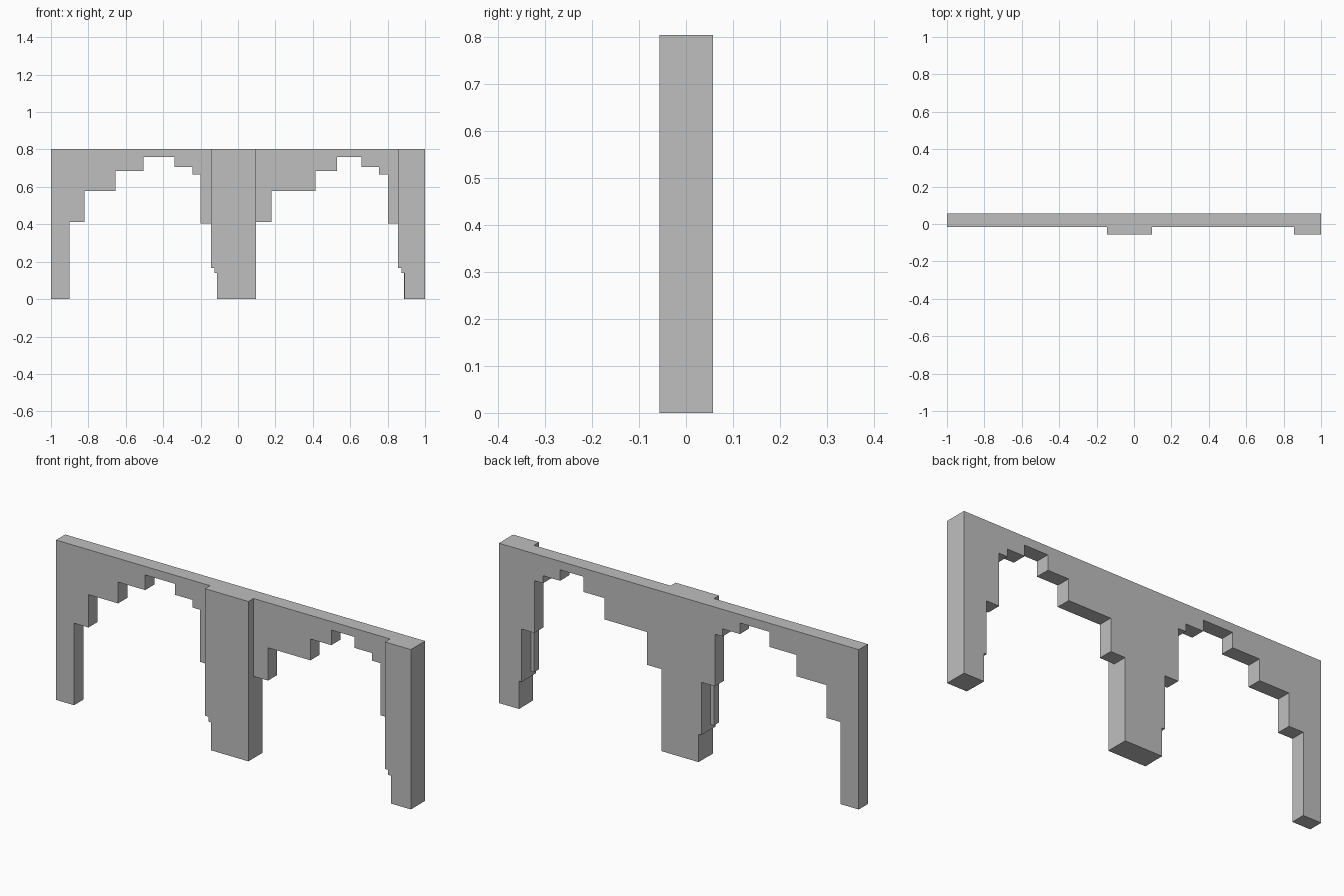
import bpy
import bmesh

cube = bpy.data.objects.get("Cube")
if cube:
    bpy.data.objects.remove(cube, do_unlink=True)

TOP = 0.803
BACK, FACE, FRONT = 0.057, -0.016, -0.056

stone = bpy.data.materials.new("plain_grey")
stone.use_nodes = True
grey = (0.52, 0.52, 0.52, 1)
stone.diffuse_color = grey
stone.node_tree.nodes["Principled BSDF"].inputs["Base Color"].default_value = grey


def stepped_panel(name, left, steps, y_front, y_back):
    """Extrude a panel with a flat top and a stepped underside.
    steps: (right edge, underside height) from left to right."""
    outline = [(left, TOP)]
    x = left
    for right, z in steps:
        outline += [(x, z), (right, z)]
        x = right
    outline.append((x, TOP))
    bm = bmesh.new()
    face = bm.faces.new([bm.verts.new((px, y_front, pz)) for px, pz in outline])
    out = bmesh.ops.extrude_face_region(bm, geom=[face])
    moved = [v for v in out["geom"] if isinstance(v, bmesh.types.BMVert)]
    bmesh.ops.translate(bm, verts=moved, vec=(0, y_back - y_front, 0))
    bmesh.ops.recalc_face_normals(bm, faces=bm.faces)
    mesh = bpy.data.meshes.new(name)
    bm.to_mesh(mesh)
    bm.free()
    mesh.materials.append(stone)
    obj = bpy.data.objects.new(name, mesh)
    bpy.context.collection.objects.link(obj)
    return obj


# Underside heights shared by both arches, left springing to right springing
HEIGHTS = (0.412, 0.577, 0.684, 0.76, 0.705, 0.667, 0.405, 0.14)


def arch(edges):
    return list(zip(edges, HEIGHTS))


# Wall with two stepped arches and three legs
wall_steps = [(-0.9, 0)]
wall_steps += arch((-0.82, -0.655, -0.505, -0.34, -0.243, -0.2, -0.125, -0.11))[:7]
wall_steps += [(-0.11, 0.14), (0.097, 0)]
wall_steps += arch((0.178, 0.414, 0.53, 0.66, 0.755, 0.803, 0.873, 0.888))
wall_steps += [(1, 0)]
stepped_panel("arched_wall", -1, wall_steps, FACE, BACK)

# Raised pilasters with a small corbel on their left side
for name, left, right in (("middle_pilaster", -0.144, 0.097),
                          ("end_pilaster", 0.856, 1)):
    corbel = [(left + 0.018, 0.165), (left + 0.033, 0.14), (right, 0)]
    stepped_panel(name, left, corbel, FRONT, FACE)
